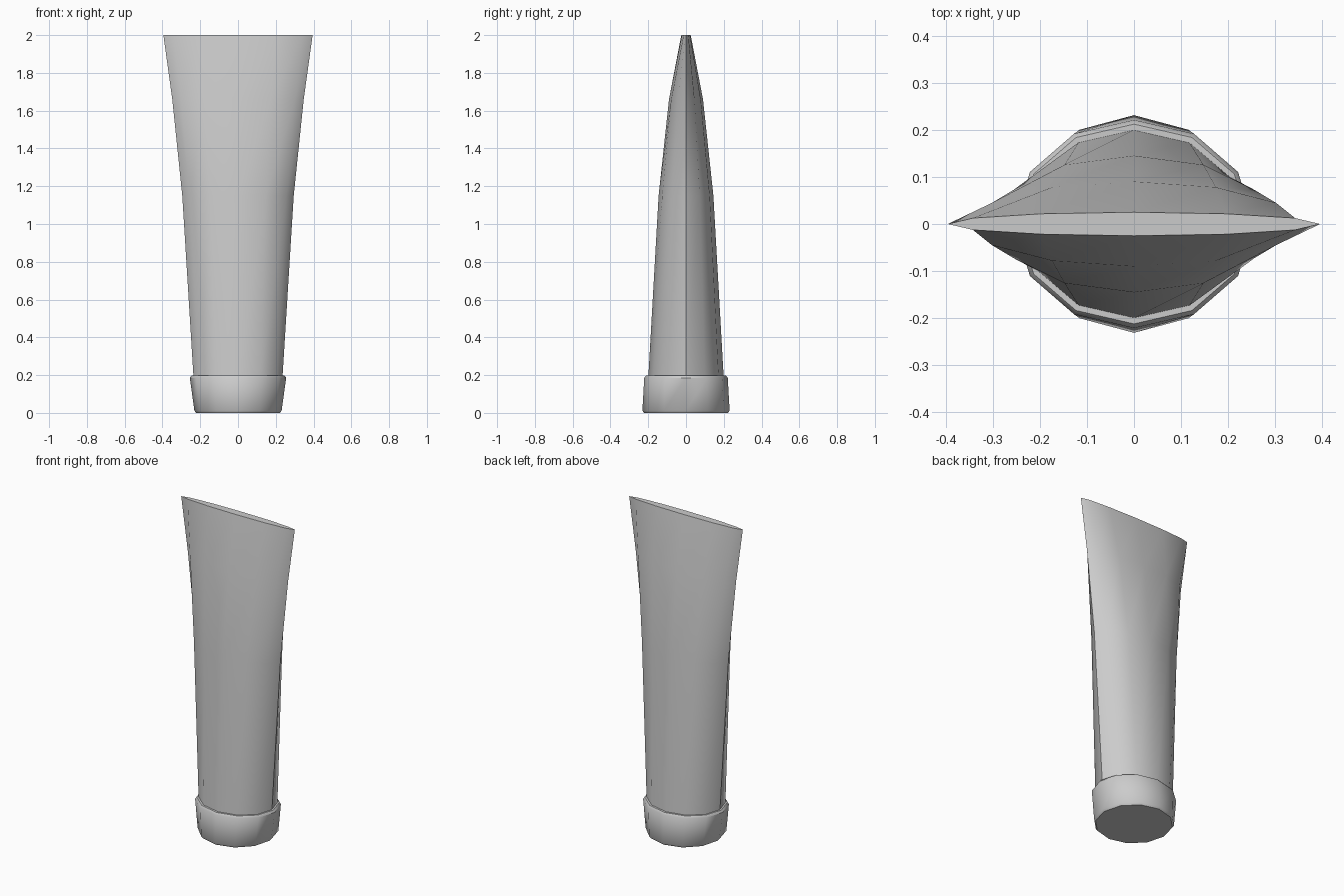
import bpy, bmesh, math

if "Cube" in bpy.data.objects:
    bpy.data.objects.remove(bpy.data.objects["Cube"])

SIDES = 12


def loft(name, rings):
    """Skin elliptical rings given as (z, half width x, half depth y), capped at both ends."""
    bm = bmesh.new()
    loops = []
    for z, rx, ry in rings:
        loops.append([bm.verts.new((rx * math.cos(2 * math.pi * i / SIDES),
                                    ry * math.sin(2 * math.pi * i / SIDES), z))
                      for i in range(SIDES)])
    for low, high in zip(loops, loops[1:]):
        for i in range(SIDES):
            j = (i + 1) % SIDES
            bm.faces.new((low[i], low[j], high[j], high[i]))
    bm.faces.new(loops[0][::-1])
    bm.faces.new(loops[-1])
    mesh = bpy.data.meshes.new(name)
    bm.to_mesh(mesh)
    bm.free()
    obj = bpy.data.objects.new(name, mesh)
    bpy.context.collection.objects.link(obj)
    bpy.ops.object.select_all(action='DESELECT')
    obj.select_set(True)
    bpy.context.view_layer.objects.active = obj
    bpy.ops.object.shade_smooth_by_angle(angle=math.radians(40))
    return obj


# Tube body: round at the cap, flattened and flared at the crimped end
loft("tube_body", [(0.18, 0.235, 0.2), (1.15, 0.295, 0.145),
                   (1.66, 0.348, 0.09), (2.0, 0.395, 0.025)])

# Screw cap with softened rims
loft("cap", [(0.0, 0.222, 0.222), (0.012, 0.231, 0.231),
             (0.186, 0.255, 0.221), (0.198, 0.246, 0.212)])
